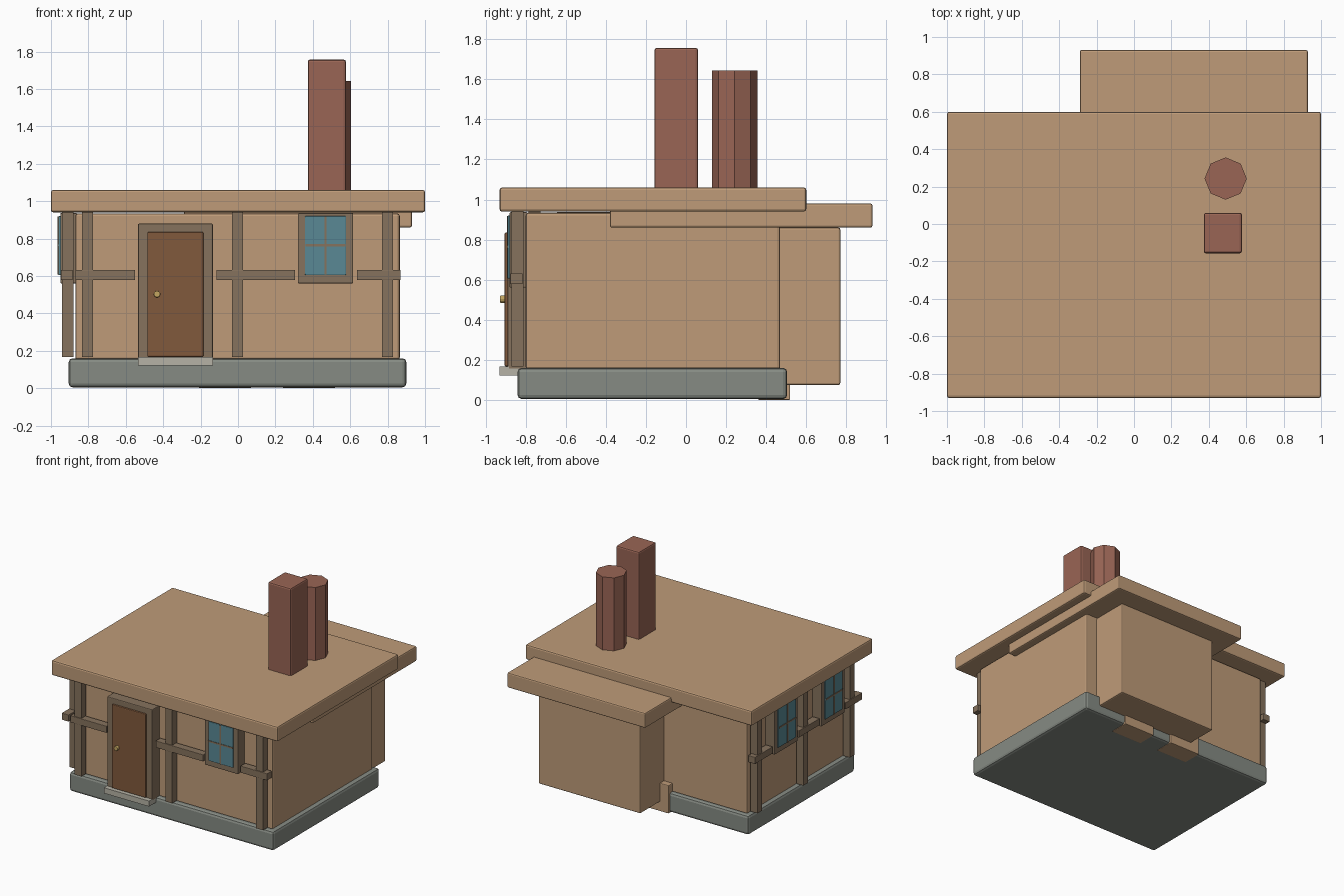
import bpy, math

if "Cube" in bpy.data.objects:
    bpy.data.objects.remove(bpy.data.objects["Cube"])


def material(name, r, g, b):
    m = bpy.data.materials.new(name)
    m.diffuse_color = (r, g, b, 1)
    m.use_nodes = True
    m.node_tree.nodes["Principled BSDF"].inputs["Base Color"].default_value = m.diffuse_color
    return m


TAN = material("plaster", 0.52, 0.33, 0.19)
STONE = material("stone", 0.24, 0.26, 0.23)
PALE = material("pale_stone", 0.47, 0.45, 0.38)
BRICK = material("brick", 0.32, 0.13, 0.09)
TIMBER = material("timber", 0.24, 0.17, 0.11)
DOOR = material("door_wood", 0.22, 0.10, 0.045)
GLASS = material("glass", 0.10, 0.25, 0.30)
BRASS = material("brass", 0.55, 0.38, 0.12)


def finish(ob, name, mat, bevel, segments=2):
    ob.name = name
    ob.data.materials.append(mat)
    if bevel:
        mod = ob.modifiers.new("bevel", 'BEVEL')
        mod.width = bevel
        mod.segments = segments
        mod.limit_method = 'ANGLE'
        mod.angle_limit = math.radians(50)
    return ob


def box(name, x, y, z, mat, bevel=0.0):
    """Box from (min, max) pairs on each axis."""
    bpy.ops.mesh.primitive_cube_add(size=1, location=[(a + b) / 2 for a, b in (x, y, z)])
    ob = bpy.context.object
    ob.scale = [b - a for a, b in (x, y, z)]
    bpy.ops.object.transform_apply(location=False, rotation=False, scale=True)
    return finish(ob, name, mat, bevel)


def wall_box(side, name, along, out, z, mat, bevel=0.0):
    """Box on a wall: 'along' runs along the wall, 'out' is distance from its face."""
    if side == "front":
        return box(name, along, (-0.80 - out[1], -0.80 - out[0]), z, mat, bevel)
    return box(name, (-0.87 - out[1], -0.87 - out[0]), along, z, mat, bevel)


def window(side, c):
    n = side + "_window"
    wall_box(side, n + "_frame", (c - 0.148, c + 0.148), (-0.01, 0.08), (0.56, 0.937), TIMBER, 0.006)
    wall_box(side, n + "_glass", (c - 0.11, c + 0.11), (0.0, 0.09), (0.605, 0.92), GLASS, 0.005)
    wall_box(side, n + "_upright_bar", (c - 0.006, c + 0.006), (0.05, 0.094), (0.607, 0.918), TIMBER)
    wall_box(side, n + "_cross_bar", (c - 0.108, c + 0.108), (0.05, 0.094), (0.758, 0.77), TIMBER)


def timbers(side, posts, rails):
    for p in posts:
        wall_box(side, side + "_post", (p - 0.03, p + 0.03), (0.01, 0.07), (0.168, 0.94), TIMBER)
    for r in rails:
        wall_box(side, side + "_rail", r, (0.015, 0.076), (0.578, 0.632), TIMBER, 0.003)


# Foundation, main room and main roof
box("foundation", (-0.905, 0.90), (-0.84, 0.505), (0.005, 0.16), STONE, 0.02)
box("main_walls", (-0.87, 0.865), (-0.80, 0.47), (0.15, 0.935), TAN, 0.015)
box("main_roof", (-1, 1), (-0.93, 0.60), (0.94, 1.06), TAN, 0.012)

# Rear extension with its lower roof and footing blocks
box("rear_walls", (-0.135, 0.765), (-0.22, 0.77), (0.075, 0.86), TAN, 0.01)
box("rear_roof", (-0.29, 0.93), (-0.38, 0.93), (0.86, 0.98), TAN, 0.01)
for x0 in (-0.21, 0.24):
    box("rear_footing", (x0, x0 + 0.28), (0.36, 0.52), (0, 0.225), TAN, 0.006)

# Chimneys
box("square_chimney", (0.373, 0.577), (-0.157, 0.06), (1.0, 1.757), BRICK, 0.012)
bpy.ops.mesh.primitive_cylinder_add(vertices=8, radius=0.113, depth=0.64,
                                    location=(0.49, 0.243, 1.323))
finish(bpy.context.object, "round_chimney", BRICK, 0)

# Timber framing, front and left walls
timbers("front", (-0.805, -0.003, 0.80), ((-0.87, -0.55), (-0.115, 0.305), (0.635, 0.87)))
timbers("left", (-0.755, -0.17, 0.41), ((-0.875, -0.665), (-0.335, -0.075), (0.255, 0.48)))

# Windows
window("front", 0.468)
for y in (-0.50, 0.09):
    window("left", y)

# Door, frame, knob and step
box("door_frame", (-0.535, -0.135), (-0.89, -0.79), (0.15, 0.88), TIMBER, 0.006)
box("door", (-0.485, -0.185), (-0.905, -0.82), (0.168, 0.835), DOOR, 0.006)
bpy.ops.mesh.primitive_cylinder_add(vertices=12, radius=0.018, depth=0.04,
                                    location=(-0.433, -0.908, 0.503),
                                    rotation=(math.pi / 2, 0, 0))
finish(bpy.context.object, "door_knob", BRASS, 0.004)
box("door_step", (-0.535, -0.135), (-0.93, -0.82), (0.122, 0.166), PALE)
